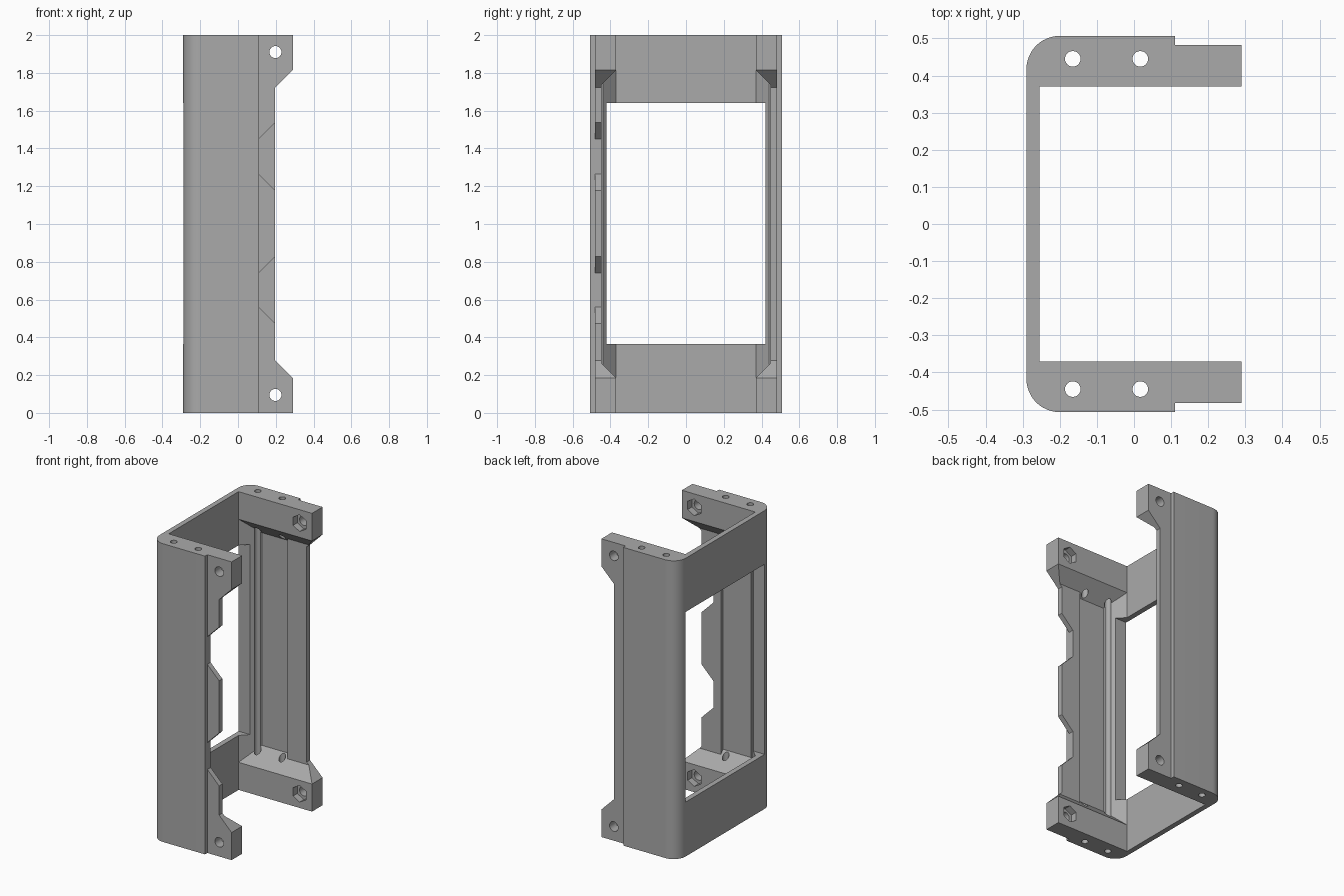
import bpy, bmesh, math
from mathutils import Vector

if "Cube" in bpy.data.objects:
    bpy.data.objects.remove(bpy.data.objects["Cube"], do_unlink=True)

grey = bpy.data.materials.new("plain grey")
grey.use_nodes = True
grey.diffuse_color = (0.4, 0.4, 0.4, 1)
grey.node_tree.nodes["Principled BSDF"].inputs["Base Color"].default_value = (0.4, 0.4, 0.4, 1)

H = 2.0          # height
OUT = 0.507      # outer half width
IN = 0.37        # inner half width at the end blocks
WALL = 0.035     # wall thickness
BACK = -0.29     # closed side
OPEN = 0.29      # open side
STEP = 0.11      # where the flanges get thinner
FLANGE = 0.482   # outer half width of the flanges


def solid(name, points):
    """Convex solid around the points."""
    bm = bmesh.new()
    for p in points:
        bm.verts.new(p)
    bmesh.ops.convex_hull(bm, input=bm.verts)
    bmesh.ops.dissolve_limit(bm, angle_limit=0.01, verts=bm.verts, edges=bm.edges)
    bmesh.ops.recalc_face_normals(bm, faces=bm.faces)
    mesh = bpy.data.meshes.new(name)
    bm.to_mesh(mesh)
    bm.free()
    mesh.materials.append(grey)
    ob = bpy.data.objects.new(name, mesh)
    bpy.context.collection.objects.link(ob)
    return ob


def box(x0, x1, y0, y1, z0, z1):
    return [(x, y, z) for x in (x0, x1) for y in (y0, y1) for z in (z0, z1)]


def prism_y(outline, y0, y1):
    return [(x, y, z) for x, z in outline for y in (y0, y1)]


def ring(x, z, r, n, start=0.0):
    return [(x + r * math.cos(start + math.tau * i / n),
             z + r * math.sin(start + math.tau * i / n)) for i in range(n)]


def cut(points):
    """Cut a convex solid out of the frame."""
    cutter = solid("cutter", points)
    cutter.hide_render = True
    mod = frame.modifiers.new("cut", "BOOLEAN")
    mod.operation = "DIFFERENCE"
    mod.solver = "EXACT"
    mod.object = cutter
    bpy.context.view_layer.objects.active = frame
    bpy.ops.object.modifier_apply(modifier=mod.name)
    bpy.data.objects.remove(cutter, do_unlink=True)


# Outer block with two rounded upright edges on the closed side
R = 0.09
outline = [(OPEN, -OUT), (OPEN, OUT)]
for s in (-1, 1):
    for i in range(13):
        a = math.pi / 2 * i / 12
        outline.append((BACK + R - R * math.cos(a), s * (OUT - R + R * math.sin(a))))
frame = solid("bracket_frame", [(x, y, z) for x, y in outline for z in (0, H)])

# Main cavity and window in the closed side
cut(box(BACK + WALL, 1, -IN, IN, -1, 3))
cut(box(-1, 0, -0.42, 0.42, 0.365, 1.64))


# Chamfered pockets in the side walls: a deep one and a shallower one at the flange
def pocket(depth, x0, slope, x1):
    pts = []
    for s in (-1, 1):
        pts += box(x0, x1, s * IN, s * IN, 0.185, H - 0.185)
        d = depth - IN
        pts += box(x0 + slope * d, x1, s * depth, s * depth, 0.185 + d, H - 0.185 - d)
    cut(pts)


pocket(OUT - WALL, BACK + WALL, 1, 0.055)
pocket(FLANGE - WALL, 0.0, 0, 1)

# Stepped flanges, then their waist between the mounting ears
for s in (-1, 1):
    cut(box(STEP, 1, s * FLANGE, s, -1, 3))
waist, far = 0.197, 0.4
low, reach = 0.278, far - waist
cut(prism_y([(waist, low), (waist, H - low), (far, H - low + reach), (far, low - reach)], -1, 1))

# Notches in the front flange
for z0, z1 in ((0.56, 0.74), (1.265, 1.45)):
    d = 0.2
    cut(prism_y([(STEP, z0), (STEP, z1), (STEP + d, z1 + d), (STEP + d, z0 - d)], -0.6, -0.4))

# Upright screw holes through the end blocks
for s in (-1, 1):
    for x in (-0.165, 0.017):
        cut([(px, py, z) for px, py in ring(x, s * 0.445, 0.021, 24) for z in (-0.1, 2.1)])

# Ear bolt holes with hexagonal nut seats on the inner side
for z in (0.095, H - 0.09):
    cut(prism_y(ring(0.198, z, 0.032, 24), -1, 1))
    cut(prism_y(ring(0.198, z, 0.056, 6, math.pi / 2), -IN - 0.045, IN + 0.045))

# Smooth the rounded edges and holes only
bpy.ops.object.select_all(action="DESELECT")
frame.select_set(True)
bpy.context.view_layer.objects.active = frame
bpy.ops.object.shade_smooth_by_angle(angle=math.radians(25))
